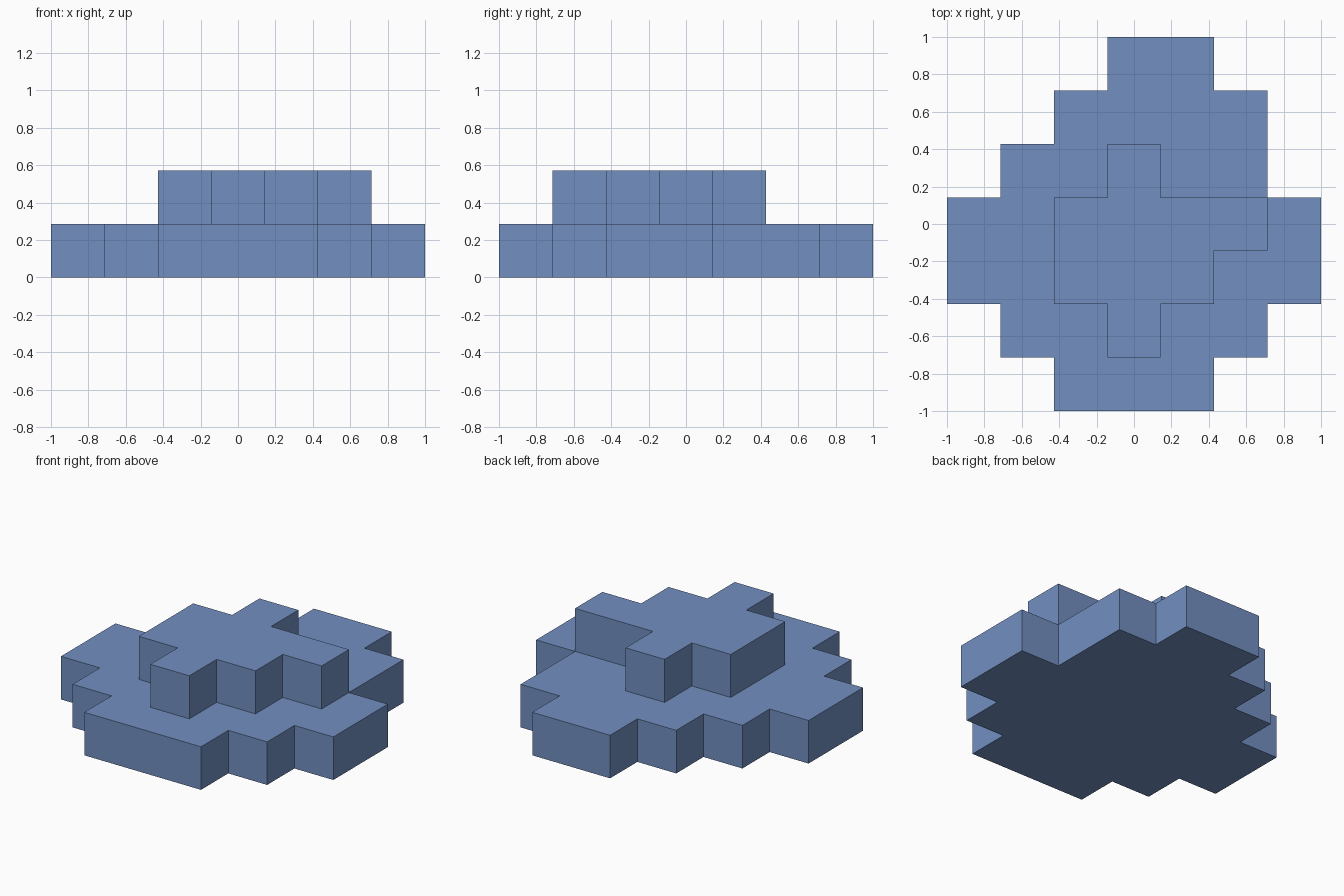
import bpy
import bmesh

CELL = 2 / 7      # the model is laid out on a 7 x 7 grid of cubes
HALF = 3.5

cube = bpy.data.objects.get("Cube")
if cube:
    bpy.data.objects.remove(cube, do_unlink=True)

blue = bpy.data.materials.new("slate_blue")
colour = (0.17, 0.275, 0.53, 1)
blue.diffuse_color = colour
blue.use_nodes = True
blue.node_tree.nodes["Principled BSDF"].inputs["Base Color"].default_value = colour


def stepped_outline(first_row, spans):
    """Counter-clockwise outline around rows of cells, each a (start, end) span."""
    right, left = [], []
    for i, (start, end) in enumerate(spans):
        row = first_row + i
        right += [(end, row), (end, row + 1)]
        left += [(start, row), (start, row + 1)]
    points = []
    for p in right + left[::-1]:
        if p not in points:
            points.append(p)
    # Drop points in the middle of a straight edge
    count = len(points)
    return [p for i, p in enumerate(points)
            if not any(points[i - 1][k] == p[k] == points[(i + 1) % count][k]
                       for k in (0, 1))]


def slab(name, level, first_row, spans):
    """Extrude a stepped outline into a layer one cell high."""
    bm = bmesh.new()
    base = bm.faces.new([bm.verts.new(((x - HALF) * CELL, (y - HALF) * CELL, level * CELL))
                         for x, y in stepped_outline(first_row, spans)])
    result = bmesh.ops.extrude_face_region(bm, geom=[base], use_keep_orig=True)
    top = [g for g in result["geom"] if isinstance(g, bmesh.types.BMVert)]
    bmesh.ops.translate(bm, verts=top, vec=(0, 0, CELL))
    bmesh.ops.recalc_face_normals(bm, faces=bm.faces)
    mesh = bpy.data.meshes.new(name)
    bm.to_mesh(mesh)
    bm.free()
    mesh.materials.append(blue)
    obj = bpy.data.objects.new(name, mesh)
    bpy.context.collection.objects.link(obj)
    return obj


# Wide lower layer, rows listed from front to back
slab("lower_layer", 0, 0, [(2, 5), (1, 6), (0, 7), (0, 7), (1, 6), (2, 6), (3, 5)])
# Small upper layer
slab("upper_layer", 1, 1, [(3, 4), (2, 5), (2, 6), (3, 4)])
